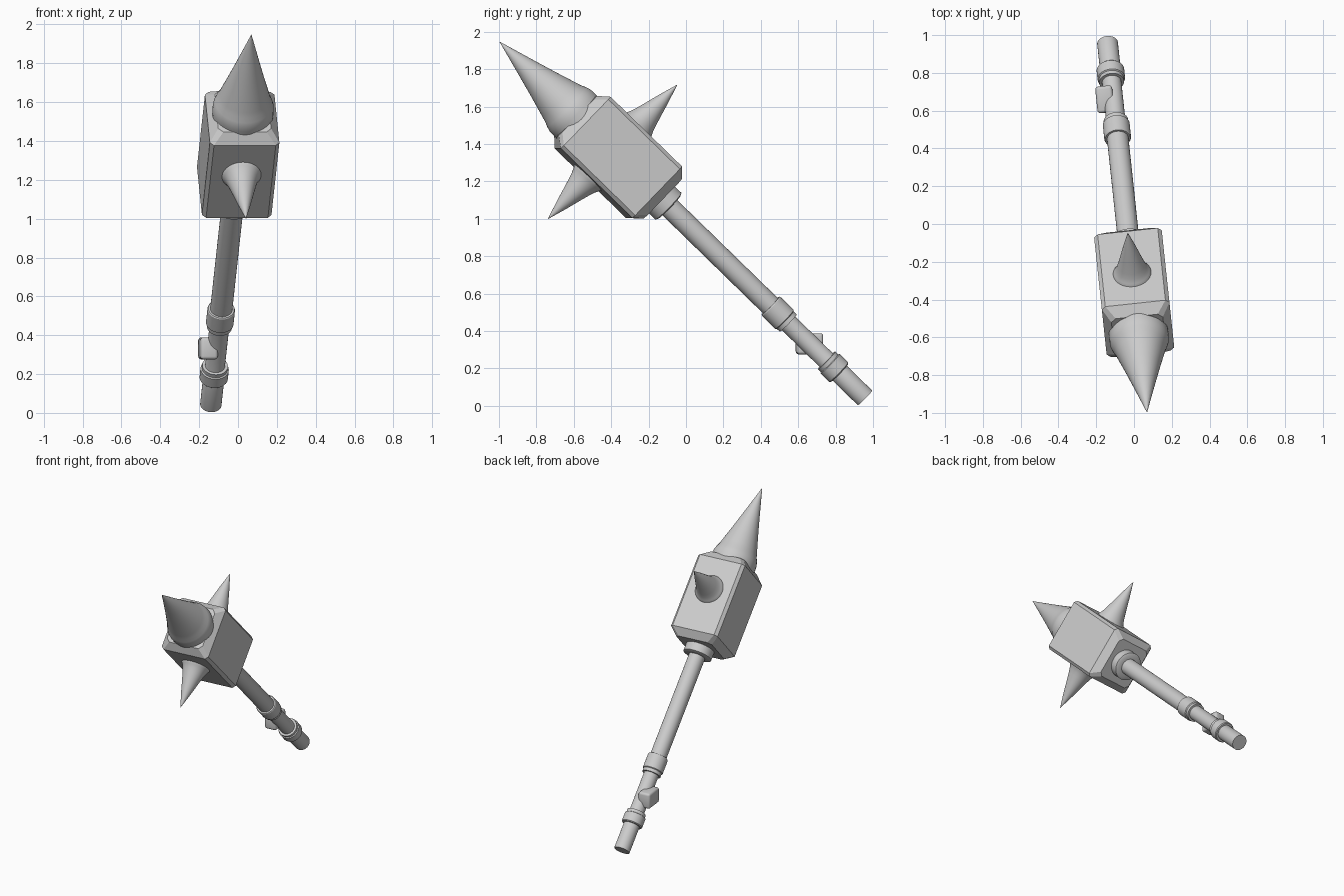
import bpy
import bmesh
from math import radians, sin, cos, tau
from mathutils import Matrix

if "Cube" in bpy.data.objects:
    bpy.data.objects.remove(bpy.data.objects["Cube"])

grey = bpy.data.materials.new("light_grey")
grey.use_nodes = True
grey.diffuse_color = (0.6, 0.6, 0.6, 1)
grey.node_tree.nodes["Principled BSDF"].inputs["Base Color"].default_value = (0.6, 0.6, 0.6, 1)

# The hammer is built upright along its handle, then tilted forward and turned
FRAME = (Matrix.Translation((-0.14, 0.957, 0.043))
         @ Matrix.Rotation(radians(6.1), 4, 'Z')
         @ Matrix.Rotation(radians(45.9), 4, 'X'))


def finish(name, bm, local=Matrix(), angle=30):
    bmesh.ops.recalc_face_normals(bm, faces=bm.faces)
    mesh = bpy.data.meshes.new(name)
    bm.to_mesh(mesh)
    bm.free()
    mesh.materials.append(grey)
    obj = bpy.data.objects.new(name, mesh)
    bpy.context.collection.objects.link(obj)
    obj.matrix_world = FRAME @ local
    bpy.ops.object.select_all(action='DESELECT')
    obj.select_set(True)
    bpy.context.view_layer.objects.active = obj
    bpy.ops.object.shade_smooth_by_angle(angle=radians(angle))
    return obj


def loft(name, rings, local=Matrix(), angle=30):
    """Skin a stack of closed rings and cap both ends."""
    bm = bmesh.new()
    loops = [[bm.verts.new(p) for p in ring] for ring in rings]
    n = len(loops[0])
    for low, high in zip(loops, loops[1:]):
        for i in range(n):
            j = (i + 1) % n
            bm.faces.new((low[i], low[j], high[j], high[i]))
    bm.faces.new(loops[0])
    bm.faces.new(loops[-1])
    return finish(name, bm, local, angle)


def lathe(name, profile, local=Matrix(), sides=40, angle=30):
    """Round part from (radius, height) pairs."""
    rings = [[(r * cos(tau * i / sides), r * sin(tau * i / sides), h)
              for i in range(sides)] for r, h in profile]
    return loft(name, rings, local, angle)


def block_section(x, y, z, cut):
    """Rectangle with trimmed corners."""
    return [(x, y - cut, z), (x - cut, y, z), (cut - x, y, z), (-x, y - cut, z),
            (-x, cut - y, z), (cut - x, -y, z), (x - cut, -y, z), (x, cut - y, z)]


# Handle with a slightly thinner waist between the bands
lathe("handle", [(0.055, 0), (0.055, 0.24), (0.051, 0.25), (0.051, 0.6),
                 (0.057, 0.61), (0.057, 1.56)])

# Bands with a narrow lip on the side facing the switch
lathe("lower_band", [(0.05, 0.192), (0.068, 0.192), (0.073, 0.198), (0.073, 0.262),
                     (0.066, 0.266), (0.066, 0.288), (0.05, 0.288)])
lathe("upper_band", [(0.05, 0.575), (0.065, 0.575), (0.065, 0.598), (0.071, 0.603),
                     (0.071, 0.702), (0.067, 0.708), (0.05, 0.708)])

# Switch block set at an angle on the side of the handle
bm = bmesh.new()
bmesh.ops.create_cube(bm, size=1)
bmesh.ops.scale(bm, vec=(0.09, 0.142, 0.113), verts=bm.verts)
bmesh.ops.bevel(bm, geom=bm.edges[:], offset=0.016, segments=3, affect='EDGES', profile=0.5)
finish("switch_block", bm, Matrix.Translation((-0.046, 0.003, 0.412))
       @ Matrix.Rotation(radians(-45.9), 4, 'X'), 40)

# Stepped collar under the head
lathe("collar", [(0.05, 1.465), (0.085, 1.465), (0.1, 1.472), (0.1, 1.56)])

# Head block with sloped ends
loft("head", [block_section(x, y, z, c) for x, y, z, c in (
    (0.137, 0.147, 1.53, 0.025), (0.18, 0.192, 1.58, 0.02),
    (0.18, 0.192, 2.115, 0.02), (0.137, 0.147, 2.168, 0.025))], angle=20)

# Large end spike with a flared foot
lathe("end_spike", [(0.155, 2.1), (0.158, 2.18), (0.156, 2.21), (0.148, 2.235), (0.137, 2.26),
                    (0.128, 2.29), (0.095, 2.4), (0.058, 2.53), (0.001, 2.735)], angle=60)

# Side spikes, front and back
for name, turn in (("back_spike", -90), ("front_spike", 90)):
    lathe(name, [(0.108, 0.15), (0.106, 0.185), (0.092, 0.205), (0.081, 0.228), (0.072, 0.255),
                 (0.056, 0.31), (0.034, 0.39), (0.001, 0.498)],
          Matrix.Translation((0, 0, 1.89)) @ Matrix.Rotation(radians(turn), 4, 'X'), angle=60)
